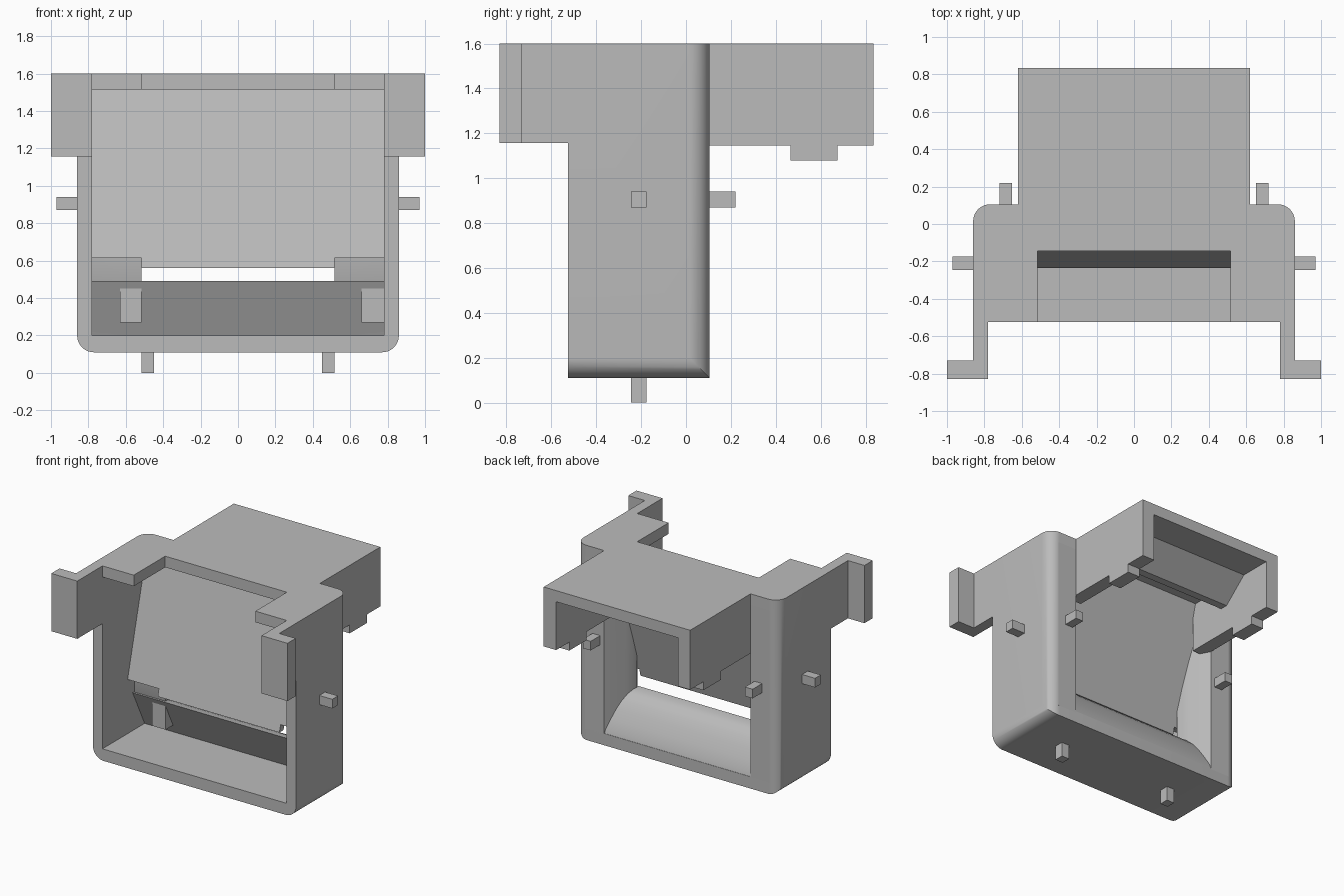
import bpy, bmesh, math
from mathutils import Vector

old = bpy.data.objects.get("Cube")
if old:
    bpy.data.objects.remove(old, do_unlink=True)

grey = bpy.data.materials.new("plain grey")
grey.use_nodes = True
tone = (0.5, 0.5, 0.5, 1)
grey.diffuse_color = tone
grey.node_tree.nodes["Principled BSDF"].inputs["Base Color"].default_value = tone


def prism(name, axis, profile, lo, hi, cuts=()):
    """Extrude a 2D profile along an axis, then trim by (point, outward normal) planes."""
    place = {"x": lambda a, b, t: (t, a, b),
             "y": lambda a, b, t: (a, t, b),
             "z": lambda a, b, t: (a, b, t)}[axis]
    bm = bmesh.new()
    start = [bm.verts.new(place(a, b, lo)) for a, b in profile]
    end = [bm.verts.new(place(a, b, hi)) for a, b in profile]
    bm.faces.new(start)
    bm.faces.new(end[::-1])
    n = len(profile)
    for i in range(n):
        j = (i + 1) % n
        bm.faces.new((start[i], end[i], end[j], start[j]))
    for point, normal in cuts:
        geom = bm.verts[:] + bm.edges[:] + bm.faces[:]
        bmesh.ops.bisect_plane(bm, geom=geom, plane_co=point, plane_no=normal, clear_outer=True)
        bmesh.ops.holes_fill(bm, edges=[e for e in bm.edges if e.is_boundary], sides=0)
    bmesh.ops.recalc_face_normals(bm, faces=bm.faces[:])
    mesh = bpy.data.meshes.new(name)
    bm.to_mesh(mesh)
    bm.free()
    mesh.materials.append(grey)
    obj = bpy.data.objects.new(name, mesh)
    bpy.context.collection.objects.link(obj)
    return obj


def rect(a0, a1, b0, b1):
    return [(a0, b0), (a1, b0), (a1, b1), (a0, b1)]


def box(name, x, y, z):
    x = sorted(x)
    return prism(name, "z", rect(*x, *y), *z)


def arc(cx, cy, r, a0, a1, steps=10):
    angles = [math.radians(a0 + (a1 - a0) * i / steps) for i in range(steps + 1)]
    return [(cx + r * math.cos(a), cy + r * math.sin(a)) for a in angles]


def activate(obj):
    bpy.ops.object.select_all(action="DESELECT")
    bpy.context.view_layer.objects.active = obj
    obj.select_set(True)


def smooth(obj):
    activate(obj)
    bpy.ops.object.shade_smooth_by_angle(angle=math.radians(35))


def combine(obj, cutter, operation):
    cutter.hide_render = True
    activate(obj)
    mod = obj.modifiers.new("cut", "BOOLEAN")
    mod.operation, mod.solver, mod.object = operation, "EXACT", cutter
    bpy.ops.object.modifier_apply(modifier=mod.name)
    bpy.data.objects.remove(cutter, do_unlink=True)


# Main sizes
W, IN, GAP, HOOD = 0.86, 0.78, 0.515, 0.62
FRONT, BACK, TAIL = -0.525, 0.105, 0.835
BOTTOM, FLOOR, CEIL, TOP = 0.11, 0.20, 1.515, 1.6
R = 0.09

# Casing: rounded bottom corners and rounded back corners, hollow through
casing = prism("casing", "y",
               arc(-W + R, BOTTOM + R, R, 180, 270) + arc(W - R, BOTTOM + R, R, 270, 360)
               + [(W, TOP), (-W, TOP)], FRONT, BACK)
plan = prism("plan_cutter", "z",
             [(-W, FRONT - 1), (W, FRONT - 1)] + arc(W - R, BACK - R, R, 0, 90)
             + arc(-W + R, BACK - R, R, 90, 180), -1, 3)
combine(casing, plan, "INTERSECT")
combine(casing, box("hollow_cutter", (-IN, IN), (-2, 2), (FLOOR, CEIL)), "DIFFERENCE")
combine(casing, box("notch_cutter", (-GAP, GAP), (-2, -0.145), (1, 2)), "DIFFERENCE")
smooth(casing)

# Slanted display panel, with a lower lip between the posts
panel_low, panel_top = Vector((0, -0.235, 0.56)), Vector((0, 0.01, CEIL))
slope = (panel_top.y - panel_low.y) / (panel_top.z - panel_low.z)
THICK = 0.05


def sheet(z0, z1):
    y0, y1 = (panel_low.y + slope * (z - panel_low.z) for z in (z0, z1))
    return [(y0, z0), (y0 + THICK, z0), (y1 + THICK, z1), (y1, z1)]


prism("slanted_panel", "x", sheet(0.615, CEIL + 0.02), -IN, IN)
prism("panel_lip", "x", sheet(panel_low.z, 0.615), -GAP, GAP)

# Back ramp rising from the floor
ramp_foot, ramp_head = (-0.01, FLOOR - 0.01), (-0.16, 0.49)
ramp = prism("back_ramp", "x",
             [ramp_foot, (BACK, FLOOR - 0.01), (0.095, 0.23), (0.06, 0.30), (0.02, 0.37),
              (-0.02, 0.425), (-0.06, 0.463), (-0.105, 0.484), ramp_head], -IN, IN)
smooth(ramp)

# Hood with open back and bottom, and a deflector inside
box("hood_roof", (-HOOD, HOOD), (BACK - 0.02, TAIL), (CEIL, TOP))
prism("hood_deflector", "x",
      [(0.59, CEIL), (0.40, 1.35), (0.34, 1.35), (0.34, 1.39), (0.48, CEIL)], -GAP, GAP)

panel_cut = (panel_low + Vector((0, 0.02, 0)), Vector((0, -1, slope)))
ramp_cut = (Vector((0, *ramp_foot)),
            Vector((0, ramp_foot[1] - ramp_head[1], ramp_head[0] - ramp_foot[0])))

for side, word in ((1, "left"), (-1, "right")):
    # Back post with a flared inner face, trimmed behind the panel and the ramp
    section = [(IN, -0.14), (IN, BACK), (HOOD, BACK), (0.595, 0.06), (0.565, 0.0),
               (0.54, -0.05), (0.523, -0.10), (GAP, -0.14)]
    post = prism(word + "_post", "z", [(side * x, y) for x, y in section],
                 FLOOR - 0.01, CEIL, (panel_cut, ramp_cut))
    smooth(post)

    # Hood wall with its foot
    hood_x = (side * GAP, side * HOOD)
    box(word + "_hood_wall", hood_x, (0.03, TAIL), (1.145, CEIL))
    box(word + "_hood_foot", hood_x, (0.465, 0.675), (1.08, 1.145))

    # Front ear and mounting flange
    box(word + "_ear", (side * IN, side * W), (-0.83, FRONT), (1.158, TOP))
    box(word + "_flange", (side * W, side * 1.0), (-0.83, -0.73), (1.158, TOP))

    # Locating pegs on side, back and bottom
    box(word + "_side_peg", (side * W, side * 0.97), (-0.245, -0.175), (0.87, 0.94))
    box(word + "_back_peg", (side * 0.653, side * 0.718), (BACK, 0.22), (0.87, 0.94))
    box(word + "_bottom_peg", (side * 0.45, side * 0.515), (-0.245, -0.175), (0, BOTTOM))

# Bracket legs below the posts, both offset the same way
for word, x in (("right", (-0.63, -GAP)), ("left", (0.66, IN))):
    prism(word + "_bracket_leg", "x",
          [(-0.14, 0.27), (-0.03, 0.27), (-0.1, 0.46), (-0.14, 0.46)], *x)
